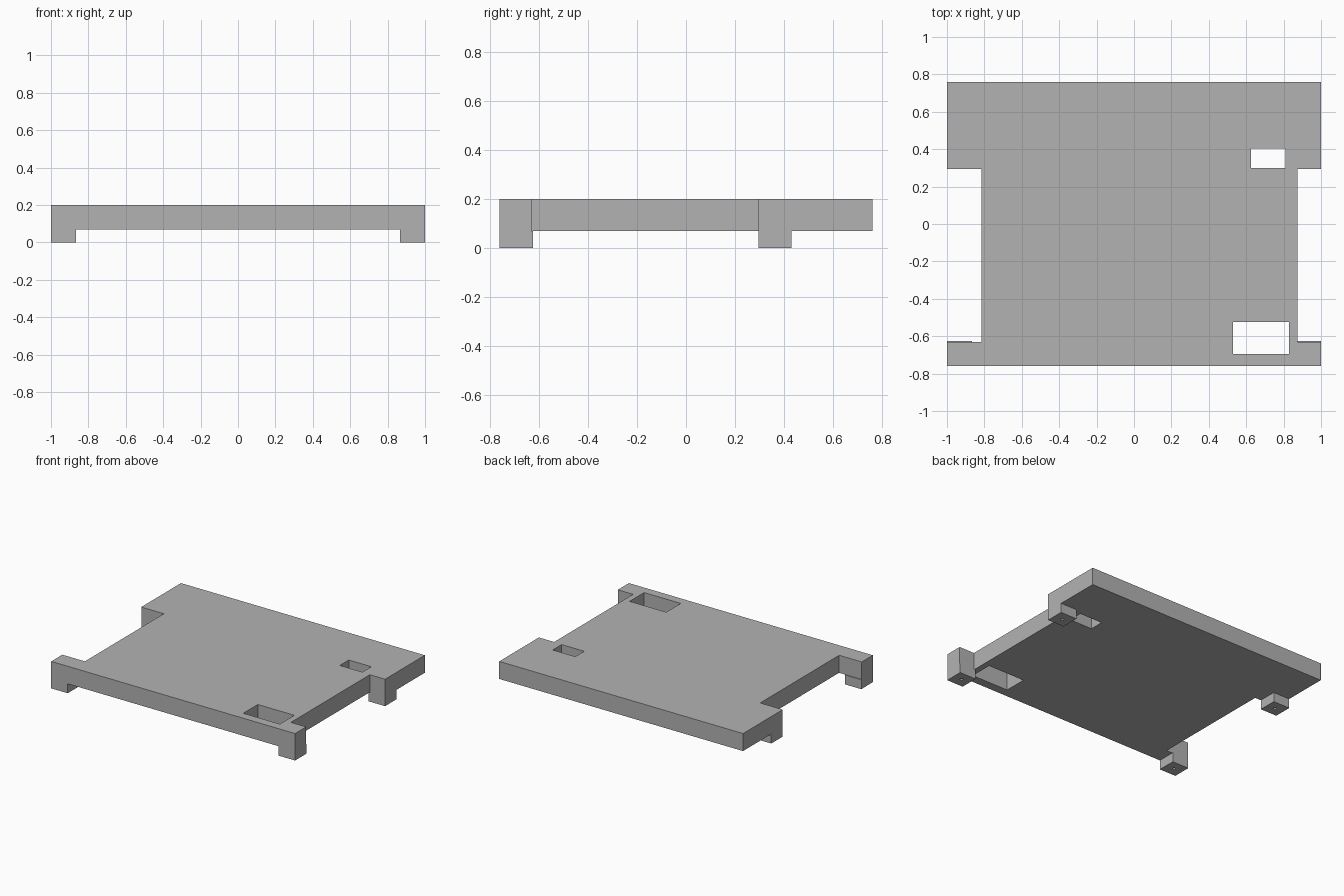
import bpy
import bmesh

if "Cube" in bpy.data.objects:
    bpy.data.objects.remove(bpy.data.objects["Cube"], do_unlink=True)

TOP, UNDER = 0.2, 0.07
BACK, FRONT = 0.76, -0.76
NOTCH_FRONT, NOTCH_BACK = -0.63, 0.295
FOOT = 0.135

grey = bpy.data.materials.new("plain grey")
grey.use_nodes = True
colour = (0.45, 0.45, 0.45, 1)
grey.diffuse_color = colour
grey.node_tree.nodes["Principled BSDF"].inputs["Base Color"].default_value = colour


def finish(name, bm):
    mesh = bpy.data.meshes.new(name)
    bm.to_mesh(mesh)
    bm.free()
    mesh.materials.append(grey)
    obj = bpy.data.objects.new(name, mesh)
    bpy.context.collection.objects.link(obj)
    return obj


def box(name, x, y, z):
    bm = bmesh.new()
    bmesh.ops.create_cube(bm, size=1)
    for v in bm.verts:
        v.co = [lo + (c + 0.5) * (hi - lo) for c, (lo, hi) in zip(v.co, (x, y, z))]
    return finish(name, bm)


def cut(target, cutter):
    mod = target.modifiers.new("cut", "BOOLEAN")
    mod.operation = "DIFFERENCE"
    mod.solver = "EXACT"
    mod.object = cutter
    bpy.context.view_layer.objects.active = target
    bpy.ops.object.modifier_apply(modifier=mod.name)
    bpy.data.objects.remove(cutter, do_unlink=True)


# Top plate with two side notches and two rectangular slots
plate = box("top_plate", (-1, 1), (FRONT, BACK), (UNDER, TOP))
openings = {
    "right_notch": ((-1.2, -0.815), (NOTCH_FRONT, NOTCH_BACK)),
    "left_notch": ((0.875, 1.2), (NOTCH_FRONT, NOTCH_BACK)),
    "front_slot": ((0.53, 0.83), (-0.695, -0.525)),
    "back_slot": ((0.625, 0.81), (0.3, 0.405)),
}
for name, (x, y) in openings.items():
    cut(plate, box(name, x, y, (-0.1, 0.4)))

# Four feet, each with a small screw hole in its underside
for side, sx in (("right", -1), ("left", 1)):
    for end, y0 in (("front", FRONT), ("back", NOTCH_BACK)):
        x = sorted((sx, sx * (1 - FOOT)))
        foot = box(f"{end}_{side}_foot", x, (y0, y0 + FOOT), (0, UNDER))
        bm = bmesh.new()
        bmesh.ops.create_cone(bm, cap_ends=True, segments=12, radius1=0.011,
                              radius2=0.011, depth=0.1)
        hole = finish("screw_hole", bm)
        hole.location = (sx * (1 - FOOT / 2), y0 + FOOT / 2, 0)
        bpy.context.view_layer.update()
        cut(foot, hole)
